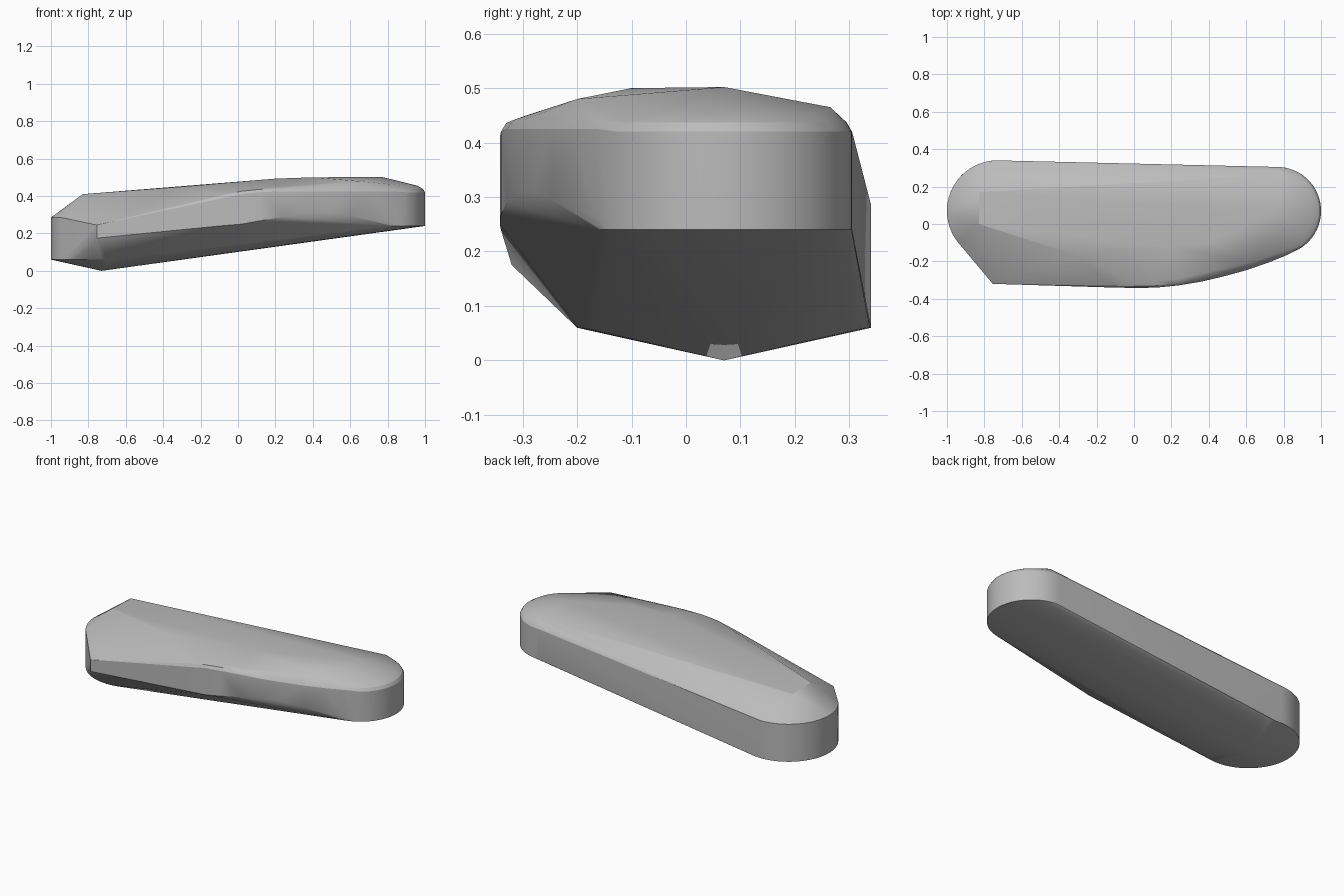
import bpy, bmesh
from math import cos, sin, radians

cube = bpy.data.objects.get("Cube")
if cube:
    bpy.data.objects.remove(cube, do_unlink=True)


def arc(cx, cy, r, z, start, end, steps=24):
    """Points along a level arc, angles in degrees."""
    angles = [radians(start + (end - start) * i / steps) for i in range(steps + 1)]
    return [(cx + r * cos(a), cy + r * sin(a), z) for a in angles]


points = []

# Broad end: round wall, shallow cone below, sloping edge above
points += arc(-0.73, 0.07, 0.27, 0.06, 0, 360, 48)
points += arc(-0.73, 0.07, 0.27, 0.285, 90, 218)
points += [(-0.73, 0.07, 0.0), (-0.83, 0.17, 0.405), (-0.83, 0.0, 0.41)]

# Cut-off front corner
points += [(-0.755, -0.32, 0.175), (-0.755, -0.32, 0.245)]

# Narrow end: round wall with a softened top rim
points += arc(0.765, 0.07, 0.235, 0.24, -95, 90, 32)
points += arc(0.765, 0.07, 0.235, 0.42, -55, 90)
points += arc(0.765, 0.07, 0.225, 0.437, -55, 90)
points += arc(0.765, 0.07, 0.195, 0.455, -50, 90)

# Crown
points += [(0.77, 0.07, 0.502), (0.64, -0.2, 0.48), (0.4, -0.1, 0.5),
           (0.2, -0.125, 0.493), (-0.3, -0.17, 0.45), (0.8, 0.265, 0.465)]

# Bulging front wall: x, y, lower z, upper z
wall = [(-0.1, -0.34, 0.24, 0.385), (0.02, -0.342, 0.25, 0.41),
        (0.12, -0.34, 0.268, 0.42), (0.24, -0.328, 0.29, 0.425),
        (0.36, -0.308, 0.308, 0.425), (0.48, -0.28, 0.31, 0.425),
        (0.6, -0.247, 0.295, 0.425), (0.72, -0.206, 0.28, 0.425),
        (0.82, -0.165, 0.265, 0.425), (0.89, -0.125, 0.25, 0.42)]
for x, y, low, high in wall:
    points += [(x, y, low), (x, y, high), (x, y + 0.01, high + 0.016),
               (x, y + 0.035, high + 0.025)]

# Skin the whole body
bm = bmesh.new()
for p in points:
    bm.verts.new(p)
hull = bmesh.ops.convex_hull(bm, input=bm.verts)
loose = {g for g in hull["geom_interior"] + hull["geom_unused"]
         if isinstance(g, bmesh.types.BMVert)}
bmesh.ops.delete(bm, geom=list(loose), context="VERTS")
bmesh.ops.dissolve_limit(bm, angle_limit=radians(0.5), verts=bm.verts, edges=bm.edges)
bmesh.ops.recalc_face_normals(bm, faces=bm.faces)
mesh = bpy.data.meshes.new("body")
bm.to_mesh(mesh)
bm.free()
body = bpy.data.objects.new("body", mesh)
bpy.context.collection.objects.link(body)

# Plain grey
grey = bpy.data.materials.new("plain grey")
grey.use_nodes = True
colour = (0.5, 0.5, 0.5, 1)
grey.diffuse_color = colour
grey.node_tree.nodes["Principled BSDF"].inputs["Base Color"].default_value = colour
mesh.materials.append(grey)

bpy.ops.object.select_all(action="DESELECT")
body.select_set(True)
bpy.context.view_layer.objects.active = body
bpy.ops.object.shade_smooth_by_angle(angle=radians(25))
